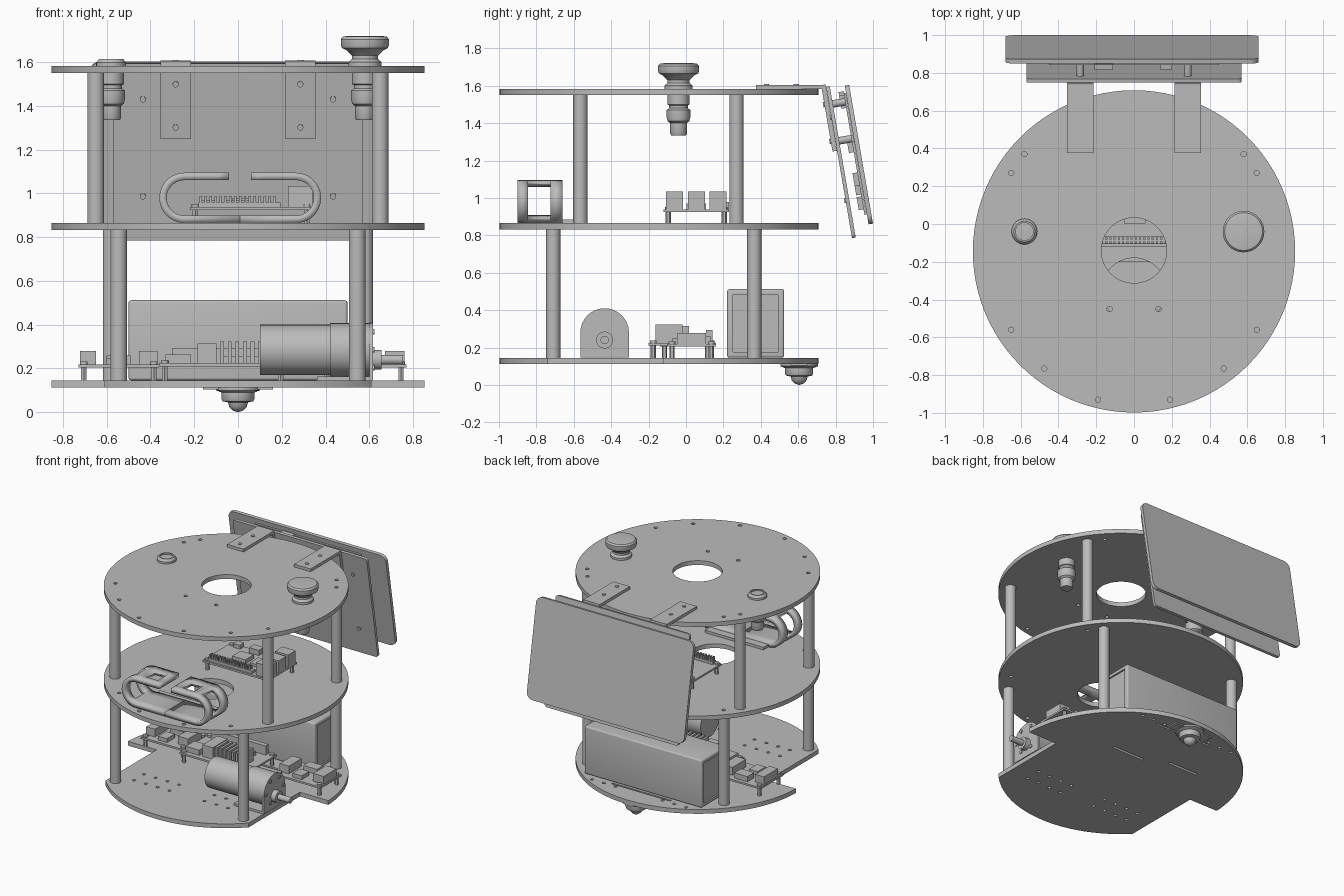
import bpy, bmesh, math
from mathutils import Matrix, Vector

cube = bpy.data.objects.get("Cube")
if cube:
    bpy.data.objects.remove(cube, do_unlink=True)

grey = bpy.data.materials.new("plain grey")
grey.use_nodes = True
COLOUR = (0.5, 0.5, 0.5, 1)
grey.diffuse_color = COLOUR
grey.node_tree.nodes["Principled BSDF"].inputs["Base Color"].default_value = COLOUR
CY = -0.145          # centre of the round decks
R = 0.853
TILT = 0.17          # lean of the display


def finish(name, bm, smooth=False):
    bmesh.ops.recalc_face_normals(bm, faces=bm.faces)
    me = bpy.data.meshes.new(name)
    bm.to_mesh(me)
    bm.free()
    ob = bpy.data.objects.new(name, me)
    bpy.context.collection.objects.link(ob)
    me.materials.append(grey)
    if smooth:
        activate(ob)
        bpy.ops.object.shade_smooth_by_angle(angle=math.radians(35))
    return ob


def activate(ob):
    bpy.ops.object.select_all(action='DESELECT')
    ob.select_set(True)
    bpy.context.view_layer.objects.active = ob


def add_box(bm, x, y, z):
    size = Matrix.Diagonal((x[1] - x[0], y[1] - y[0], z[1] - z[0], 1))
    mid = Vector((sum(x), sum(y), sum(z))) / 2
    return bmesh.ops.create_cube(bm, size=1, matrix=Matrix.Translation(mid) @ size)["verts"]


def add_cyl(bm, r, loc, h, axis='Z', n=32):
    turn = {'Z': Matrix(), 'X': Matrix.Rotation(math.pi / 2, 4, 'Y'),
            'Y': Matrix.Rotation(math.pi / 2, 4, 'X')}[axis]
    bmesh.ops.create_cone(bm, cap_ends=True, segments=n, radius1=r, radius2=r, depth=h,
                          matrix=Matrix.Translation(loc) @ turn)


def box(name, x, y, z, bevel=0, edges=None):
    bm = bmesh.new()
    add_box(bm, x, y, z)
    if bevel:
        picked = [e for e in bm.edges if edges is None or
                  abs((e.verts[0].co - e.verts[1].co).normalized()[edges]) > 0.9]
        bmesh.ops.bevel(bm, geom=picked, offset=bevel, segments=4, affect='EDGES', profile=0.5)
    return finish(name, bm, bool(bevel))


def cyl(name, r, loc, h, axis='Z', n=32):
    bm = bmesh.new()
    add_cyl(bm, r, loc, h, axis, n)
    return finish(name, bm, True)


def lathe(name, profile, loc):
    bm = bmesh.new()
    vs = [bm.verts.new((r, 0, z)) for r, z in profile]
    es = [bm.edges.new(p) for p in zip(vs, vs[1:])]
    bmesh.ops.spin(bm, geom=vs + es, cent=(0, 0, 0), axis=(0, 0, 1), angle=math.tau, steps=40)
    bmesh.ops.remove_doubles(bm, verts=bm.verts, dist=1e-4)
    bmesh.ops.translate(bm, verts=bm.verts, vec=loc)
    return finish(name, bm, True)


def cut(ob, bm):
    cutter = finish("cutter", bm)
    cutter.hide_render = True
    mod = ob.modifiers.new("cut", 'BOOLEAN')
    mod.operation, mod.solver, mod.object = 'DIFFERENCE', 'EXACT', cutter
    activate(ob)
    bpy.ops.object.modifier_apply(modifier="cut")
    bpy.data.objects.remove(cutter, do_unlink=True)


def deck(name, z0, z1, holes, boxes=()):
    ob = cyl(name, R, (0, CY, (z0 + z1) / 2), z1 - z0, n=96)
    bm = bmesh.new()
    for x, y, r in holes:
        add_cyl(bm, r, (x, y, z0), 0.2, n=48 if r > 0.1 else 12)
    for x, y in boxes:
        add_box(bm, x, y, (z0 - 0.1, z1 + 0.1))
    cut(ob, bm)
    activate(ob)
    bpy.ops.object.shade_smooth_by_angle(angle=math.radians(30))


def tilted(ob, y, z=1.6):
    ob.matrix_world = Matrix.Translation((0, y, z)) @ Matrix.Rotation(TILT, 4, 'X')


# Three decks with bolt holes, wheel notches and slots
rim = [(s * x, y, 0.014) for s in (-1, 1) for x, y in
       ((0.58, 0.37), (0.65, 0.27), (0.65, -0.56), (0.475, -0.765), (0.19, -0.93), (0.13, -0.45))]
deck("top_deck", 1.55, 1.583, rim + [(0, -0.14, 0.173)])
deck("middle_deck", 0.832, 0.865, rim[:5] + rim[6:11] + [(0, -0.35, 0.17)])
grid = [(s * (0.15 + 0.1 * i), y, 0.012) for s in (-1, 1) for i in range(4) for y in (-0.62, -0.5)]
back = [(0.1 * i, 0.57, 0.012) for i in (-4, -3, -2, 2, 3, 4)]
deck("base_deck", 0.112, 0.145, grid + back,
     [((0.61, 1), (-0.9, -0.12)), ((-1, -0.61), (-0.9, -0.12)),
      ((0, 0.27), (0.09, 0.11)), ((-0.42, -0.17), (0.17, 0.19)), ((-0.25, 0.25), (0.535, 0.55))])

# Posts between the decks
for side in (-1, 1):
    for y in (-0.565, 0.27):
        cyl("upper_post", 0.038, (side * 0.65, y, 1.208), 0.686)
    for x, y in ((0.545, -0.71), (0.58, 0.365)):
        cyl("lower_post", 0.038, (side * x, y, 0.488), 0.69)

# Ball caster under the back
lathe("caster", [(0, 0), (0.025, 0.008), (0.04, 0.025), (0.045, 0.045), (0.07, 0.05), (0.075, 0.06),
                 (0.075, 0.09), (0.1, 0.1), (0.1, 0.114), (0, 0.114)], (0, 0.605, 0))
box("caster_flange", (-0.16, 0.16), (0.56, 0.65), (0.103, 0.113))

# Battery with recessed end panels
battery = box("battery", (-0.5, 0.5), (0.22, 0.525), (0.146, 0.512), 0.012)
bm = bmesh.new()
for side in (-1, 1):
    add_box(bm, (side * 0.5 - 0.012, side * 0.5 + 0.012), (0.25, 0.495), (0.175, 0.482))
cut(battery, bm)

# Gear motor on an arched bracket
MY, MZ = -0.435, 0.285
cyl("motor_can", 0.115, (0.27, MY, MZ), 0.34, 'X', 48)
cyl("motor_gearbox", 0.122, (0.51, MY, MZ), 0.18, 'X', 48)
cyl("motor_boss", 0.045, (0.63, MY, 0.24), 0.05, 'X')
cyl("motor_shaft", 0.022, (0.69, MY, 0.24), 0.13, 'X')
bm = bmesh.new()
outline = [(MY + 0.13, 0.146)]
outline += [(MY + 0.13 * math.cos(a * math.pi / 16), 0.28 + 0.13 * math.sin(a * math.pi / 16))
            for a in range(17)] + [(MY - 0.13, 0.146)]
face = bm.faces.new([bm.verts.new((0.6, y, z)) for y, z in outline])
new = bmesh.ops.extrude_face_region(bm, geom=[face])["geom"]
bmesh.ops.translate(bm, verts=[v for v in new if isinstance(v, bmesh.types.BMVert)], vec=(0.016, 0, 0))
finish("motor_bracket", bm, True)
box("bracket_foot", (0.36, 0.6), (MY - 0.13, MY + 0.13), (0.146, 0.163))
for i in range(6):
    a = i * math.pi / 3
    cyl("bracket_screw", 0.013, (0.618, MY + 0.105 * math.cos(a), MZ + 0.095 * math.sin(a)), 0.01, 'X', 12)


# Circuit boards: plate, legs and blocks placed by fraction of the board
def board(name, x, y, z, foot, blocks):
    box(name, x, y, (z, z + 0.014))
    w, d = x[1] - x[0], y[1] - y[0]
    for px in (x[0] + 0.025, x[1] - 0.025):
        for py in (y[0] + 0.025, y[1] - 0.025):
            cyl(name + "_leg", 0.014, (px, py, (z + foot) / 2), z - foot, n=6)
            cyl(name + "_screw", 0.018, (px, py, z + 0.02), 0.014, n=12)
    for u0, u1, v0, v1, h in blocks:
        box(name + "_part", (x[0] + w * u0, x[0] + w * u1), (y[0] + d * v0, y[0] + d * v1),
            (z + 0.013, z + 0.014 + h))


driver = [(0.02, 0.22, 0.2, 0.8, 0.06), (0.75, 0.98, 0.2, 0.8, 0.06), (0.35, 0.55, 0.1, 0.45, 0.03),
          (0.35, 0.65, 0.6, 0.9, 0.04)]
board("left_driver_board", (-0.73, -0.36), (-0.14, 0.14), 0.205, 0.145, driver)
board("right_driver_board", (0.38, 0.77), (-0.1, 0.16), 0.205, 0.145, driver)
fins = [(0.48 + 0.06 * i, 0.51 + 0.06 * i, 0.1, 0.5, 0.1) for i in range(7)]
board("control_board", (-0.36, 0.22), (-0.2, 0.16), 0.21, 0.145,
      fins + [(0.3, 0.45, 0.1, 0.6, 0.09), (0.05, 0.25, 0.1, 0.4, 0.04), (0.1, 0.9, 0.85, 0.95, 0.07),
              (0.5, 0.8, 0.55, 0.75, 0.03)])
ports = [(0.8, 1.0, v, v + 0.26, 0.095) for v in (0.04, 0.37, 0.7)]
pins = [(0.08 + 0.04 * i, 0.1 + 0.04 * i, v, v + 0.03, 0.05) for i in range(16) for v in (0.05, 0.11)]
board("computer_board", (-0.22, 0.34), (-0.12, 0.23), 0.925, 0.865,
      ports + pins + [(0.07, 0.74, 0.04, 0.15, 0.02), (0.3, 0.5, 0.35, 0.65, 0.03),
                      (0.57, 0.7, 0.35, 0.65, 0.02), (0.1, 0.2, 0.85, 1, 0.03), (0.35, 0.5, 0.82, 1, 0.04)])

# Split loop of bent strip with windows, at the front of the middle deck
ys = (-0.9, -0.845, -0.725, -0.66)
for side in (-1, 1):
    path = [(0.05, 0.098), (0.1, 0.098), (0.21, 0.098)]
    path += [(0.255 + 0.098 * math.sin(i * math.pi / 14), 0.098 * math.cos(i * math.pi / 14)) for i in range(15)]
    path += [(0, -0.098)]
    bm = bmesh.new()
    rows = [[bm.verts.new((0.01 + side * x, y, 0.98 + z)) for y in ys] for x, z in path]
    for i, (a, b) in enumerate(zip(rows, rows[1:])):
        for j in range(3):
            if j == 1 and (i == 1 or 4 <= i <= 14):
                continue
            bm.faces.new((a[j], a[j + 1], b[j + 1], b[j]))
    loop = finish("strip_loop", bm, True)
    mod = loop.modifiers.new("thickness", 'SOLIDIFY')
    mod.thickness, mod.offset = 0.034, 0
box("loop_tab", (-0.24, 0.26), (-0.66, -0.6), (0.865, 0.885))

# Stop knob and push button, both passing through the top deck
below = [(0, 1.335), (0.04, 1.335), (0.045, 1.345), (0.045, 1.4), (0.058, 1.41), (0.063, 1.43),
         (0.063, 1.47), (0.05, 1.48), (0.05, 1.495), (0.058, 1.5), (0.058, 1.58)]
lathe("stop_knob", below + [(0.075, 1.583), (0.075, 1.6), (0.06, 1.615), (0.06, 1.63), (0.085, 1.655),
      (0.105, 1.665), (0.11, 1.68), (0.11, 1.705), (0.1, 1.717), (0.08, 1.72), (0, 1.72)], (0.58, -0.04, 0))
lathe("push_button", below + [(0.068, 1.583), (0.068, 1.598), (0.055, 1.615), (0.046, 1.615),
      (0.046, 1.605), (0, 1.608)], (-0.58, -0.04, 0))

# Leaning display, its backing plate, hangers and electronics
for side in (-1, 1):
    xs = sorted((side * 0.215, side * 0.355))
    box("hanger_arm", xs, (0.375, 0.745), (1.583, 1.605))
    tilted(box("hanger_plate", xs, (-0.012, 0.012), (-0.355, 0.005)), 0.735)
    for y in (0.43, 0.59):
        cyl("hanger_screw", 0.014, (side * 0.285, y, 1.606), 0.008, n=12)
    for z in (-0.1, -0.3):
        tilted(cyl("hanger_bolt", 0.014, (side * 0.285, -0.014, z), 0.01, 'Y', 12), 0.735)
        tilted(cyl("display_spacer", 0.02, (side * 0.285, 0.05, z), 0.09, 'Y', 12), 0.762)
    for z in (-0.17, -0.62):
        tilted(cyl("plate_bolt", 0.014, (side * 0.435, -0.012, z), 0.01, 'Y', 12), 0.758)
tilted(box("backing_plate", (-0.57, 0.57), (-0.01, 0.01), (-0.825, -0.005), 0.02, 1), 0.758)
tilted(box("display", (-0.68, 0.66), (-0.012, 0.012), (-0.75, 0.002), 0.05, 1), 0.861)
tilted(box("display_board", (-0.45, 0.45), (-0.006, 0.006), (-0.7, -0.04)), 0.842)
for x, z, w in ((-0.16, -0.06, 0.05), (0.17, -0.08, 0.03), (-0.05, -0.32, 0.06), (0.2, -0.5, 0.08),
                (-0.25, -0.55, 0.07), (0.02, -0.63, 0.1)):
    tilted(box("display_chip", (x - w, x + w), (-0.03, 0), (z - 0.04, z + 0.03)), 0.84)
